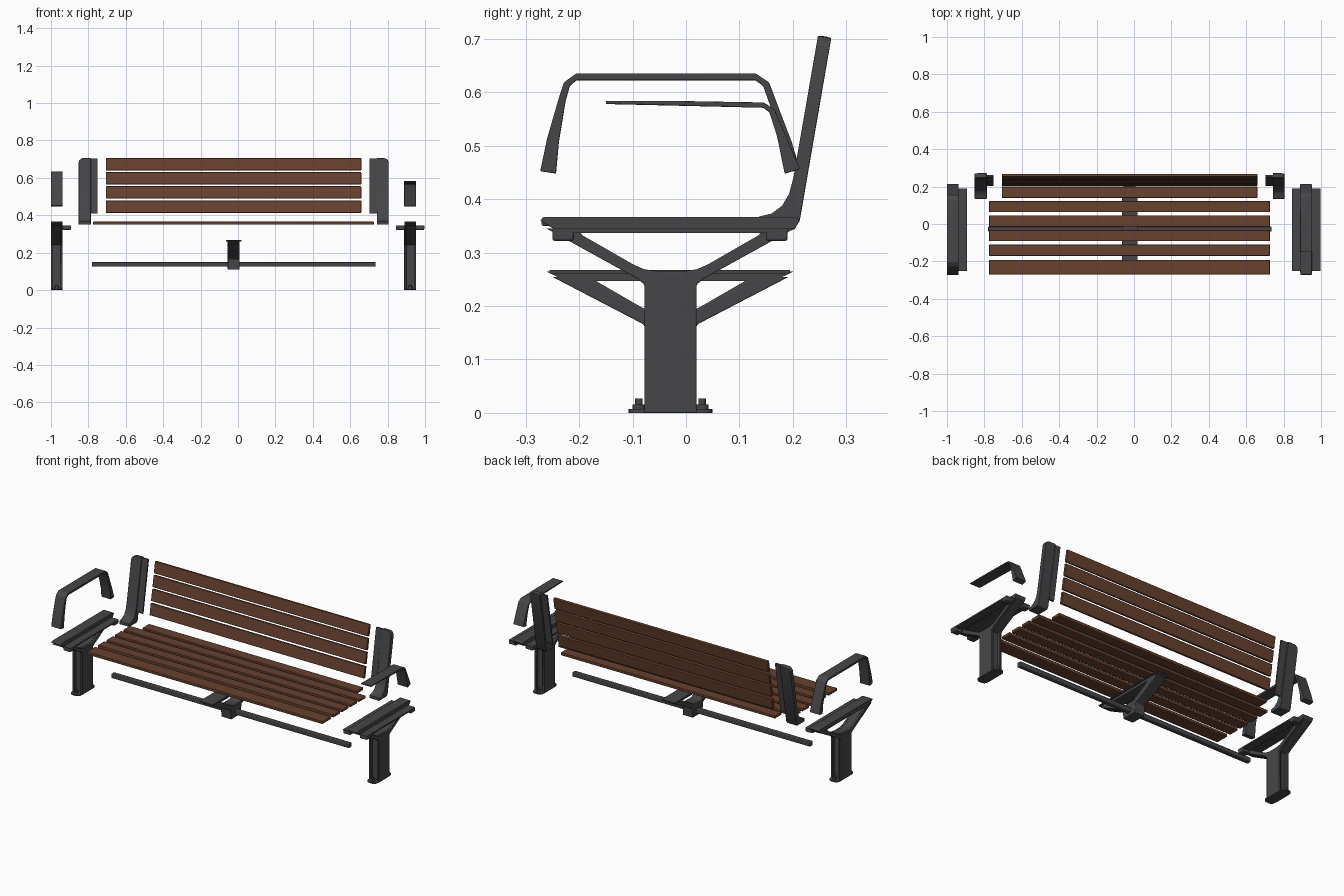
import bpy, bmesh, math
from mathutils import Vector

old = bpy.data.objects.get("Cube")
if old:
    bpy.data.objects.remove(old, do_unlink=True)


def material(name, colour):
    m = bpy.data.materials.new(name)
    m.use_nodes = True
    m.diffuse_color = (*colour, 1)
    bsdf = m.node_tree.nodes["Principled BSDF"]
    bsdf.inputs["Base Color"].default_value = (*colour, 1)
    bsdf.inputs["Roughness"].default_value = 0.6
    return m


METAL = material("dark grey metal", (0.062, 0.062, 0.068))
WOOD = material("brown wood", (0.135, 0.053, 0.028))
MID_Y = -0.029      # y of the leg axis


def finish(bm, name, mat, bevel=0.0):
    bmesh.ops.recalc_face_normals(bm, faces=bm.faces)
    mesh = bpy.data.meshes.new(name)
    bm.to_mesh(mesh)
    bm.free()
    mesh.materials.append(mat)
    ob = bpy.data.objects.new(name, mesh)
    bpy.context.scene.collection.objects.link(ob)
    if bevel:
        mod = ob.modifiers.new("soft edges", 'BEVEL')
        mod.width, mod.segments, mod.limit_method = bevel, 2, 'ANGLE'
    bpy.ops.object.select_all(action='DESELECT')
    ob.select_set(True)
    bpy.context.view_layer.objects.active = ob
    bpy.ops.object.shade_smooth_by_angle(angle=math.radians(35))
    return ob


def box(name, mat, x, y, z, bevel=0.0):
    """Box from three (low, high) ranges."""
    bm = bmesh.new()
    bmesh.ops.create_cube(bm, size=1)
    for v in bm.verts:
        v.co = [sum(r) / 2 + c * (r[1] - r[0]) for r, c in zip((x, y, z), v.co)]
    return finish(bm, name, mat, bevel)


def prism(outline, x0, x1):
    """Extrude a (y, z) outline along x."""
    bm = bmesh.new()
    face = bm.faces.new([bm.verts.new((x0, y, z)) for y, z in outline])
    new = bmesh.ops.extrude_face_region(bm, geom=[face])["geom"]
    for v in new:
        if isinstance(v, bmesh.types.BMVert):
            v.co.x = x1
    return bm


def ribbon(path):
    """Outline of a bar following (y, z, thickness) points."""
    pts = [Vector(p[:2]) for p in path]
    left, right = [], []
    for i, p in enumerate(pts):
        d = (pts[min(i + 1, len(pts) - 1)] - pts[max(i - 1, 0)]).normalized()
        n = Vector((-d.y, d.x)) * path[i][2] / 2
        left.append(p + n)
        right.append(p - n)
    return left + right[::-1]


def mirrored(half):
    """Close a half outline about the leg axis."""
    return [(MID_Y + u, z) for u, z in half] + \
           [(MID_Y - u, z) for u, z in reversed(half) if u > 0]


def bolt(name, x, y, z0):
    for part, r, h in (("washer", 0.012, 0.009), ("head", 0.007, 0.02)):
        bm = bmesh.new()
        bmesh.ops.create_cone(bm, cap_ends=True, segments=12, radius1=r, radius2=r, depth=h)
        bmesh.ops.translate(bm, verts=bm.verts, vec=(x, y, z0 + h / 2))
        finish(bm, f"{name}_{part}", METAL)


# Seat slats, the rearmost shorter to fit between the uprights
for i, y0 in enumerate((-0.27, -0.17, -0.092, -0.014, 0.063, 0.14)):
    depth = 0.078 if i == 0 else 0.06
    span = (-0.707, 0.659) if i == 5 else (-0.775, 0.727)
    box(f"seat_slat_{i + 1}", WOOD, span, (y0, y0 + depth), (0.35, 0.366), 0.003)

# Back slats, leaning backwards
LEAN = 0.17
for i, z in enumerate((0.445, 0.522, 0.597, 0.672)):
    slat = box(f"back_slat_{i + 1}", WOOD, (-0.707, 0.659), (-0.008, 0.008), (-0.033, 0.033), 0.003)
    slat.location = (0, 0.214 + LEAN * (z - 0.43), z)
    slat.rotation_euler.x = -math.atan(LEAN)

# Back uprights with an inner flange that carries the slats
upright = [(0.135, 0.35), (0.135, 0.367), (0.16, 0.373), (0.18, 0.388), (0.193, 0.41),
           (0.201, 0.44), (0.247, 0.706), (0.272, 0.702), (0.213, 0.36), (0.205, 0.35)]
flange = [(0.203, 0.41), (0.252, 0.704), (0.262, 0.703), (0.212, 0.41)]
for side, outer, inner, end in (("right", -0.852, -0.787, -0.75), ("left", 0.805, 0.742, 0.703)):
    bm = prism(upright, inner, outer)
    corner = [e for e in bm.edges if all(v.co.z > 0.69 and abs(v.co.x - outer) < 1e-4 for v in e.verts)]
    bmesh.ops.bevel(bm, geom=corner, offset=0.025, segments=5, profile=0.5, affect='EDGES')
    finish(bm, f"{side}_back_upright", METAL, 0.002)
    finish(prism(flange, inner, end), f"{side}_upright_flange", METAL)

# Armrests: one full loop, one open at the front
full_arm = [(-0.258, 0.45, 0.03), (-0.249, 0.51, 0.023), (-0.232, 0.585, 0.014), (-0.223, 0.615, 0.013),
            (-0.205, 0.629, 0.013), (0.13, 0.629, 0.013), (0.15, 0.615, 0.013),
            (0.172, 0.555, 0.014), (0.188, 0.505, 0.02), (0.199, 0.452, 0.03)]
open_arm = [(-0.15, 0.581, 0.006), (0, 0.579, 0.009), (0.145, 0.576, 0.01), (0.161, 0.565, 0.011),
            (0.178, 0.52, 0.016), (0.199, 0.452, 0.03)]
finish(prism(ribbon(full_arm), -1.0, -0.938), "right_armrest", METAL, 0.002)
finish(prism(ribbon(open_arm), 0.888, 0.952), "left_armrest", METAL, 0.002)


# Legs: forked side plates around a recessed core
def fork(post):
    return mirrored([(post, 0.0), (post, 0.24), (0.06, 0.25), (0.232, 0.345), (0.17, 0.345),
                     (0.166, 0.333), (0.07, 0.278), (0.05, 0.269), (0.025, 0.265)])


seat_bar = [(-0.273, 0.36), (-0.266, 0.367), (0.205, 0.367), (0.213, 0.36), (0.203, 0.343), (-0.245, 0.343)]
for side, cx, wings in (("right", -0.969, (1,)), ("left", 0.92, (-1, 1))):
    for s in (-1, 1):
        finish(prism(fork(0.049), cx + s * 0.02, cx + s * 0.032), f"{side}_leg_plate", METAL, 0.002)
    finish(prism(fork(0.034), cx - 0.02, cx + 0.02), f"{side}_leg_core", METAL)
    finish(prism(seat_bar, cx - 0.031, cx + 0.031), f"{side}_seat_bar", METAL, 0.002)

    # Foot plate with rounded ends and anchor bolts
    bm = bmesh.new()
    bmesh.ops.create_cube(bm, size=1)
    for v in bm.verts:
        v.co = (cx + v.co.x * 0.06, MID_Y + v.co.y * 0.158, 0.0035 + v.co.z * 0.007)
    upright_edges = [e for e in bm.edges if abs(e.verts[0].co.z - e.verts[1].co.z) > 0.005]
    bmesh.ops.bevel(bm, geom=upright_edges, offset=0.022, segments=4, profile=0.5, affect='EDGES')
    finish(bm, f"{side}_foot_plate", METAL)
    for s in (-1, 1):
        bolt(f"{side}_foot_bolt", cx, MID_Y + s * 0.059, 0.007)

    # Side ledges that carry the slat ends
    for w in wings:
        xs = sorted((cx + w * 0.03, cx + w * 0.076))
        box(f"{side}_slat_ledge", METAL, xs, (-0.25, 0.19), (0.337, 0.345))
        for y0 in (-0.25, 0.15):
            box(f"{side}_ledge_block", METAL, xs, (y0, y0 + 0.04), (0.322, 0.34), 0.004)

# Central bracket below the seat
bracket = mirrored([(0.045, 0.11), (0.049, 0.165), (0.222, 0.255), (0.145, 0.25), (0.055, 0.198), (0.03, 0.185)])
finish(prism(bracket, -0.055, 0.009), "centre_bracket", METAL, 0.003)
bar = [(-0.262, 0.265), (0.202, 0.265), (0.165, 0.247), (-0.225, 0.247)]
finish(prism(bar, -0.055, 0.009), "centre_seat_bar", METAL)
box("centre_top_plate", METAL, (-0.065, 0.018), (-0.255, 0.195), (0.261, 0.267))

# Long tie rail
box("tie_rail", METAL, (-0.78, 0.735), (-0.04, -0.014), (0.125, 0.151), 0.004)
